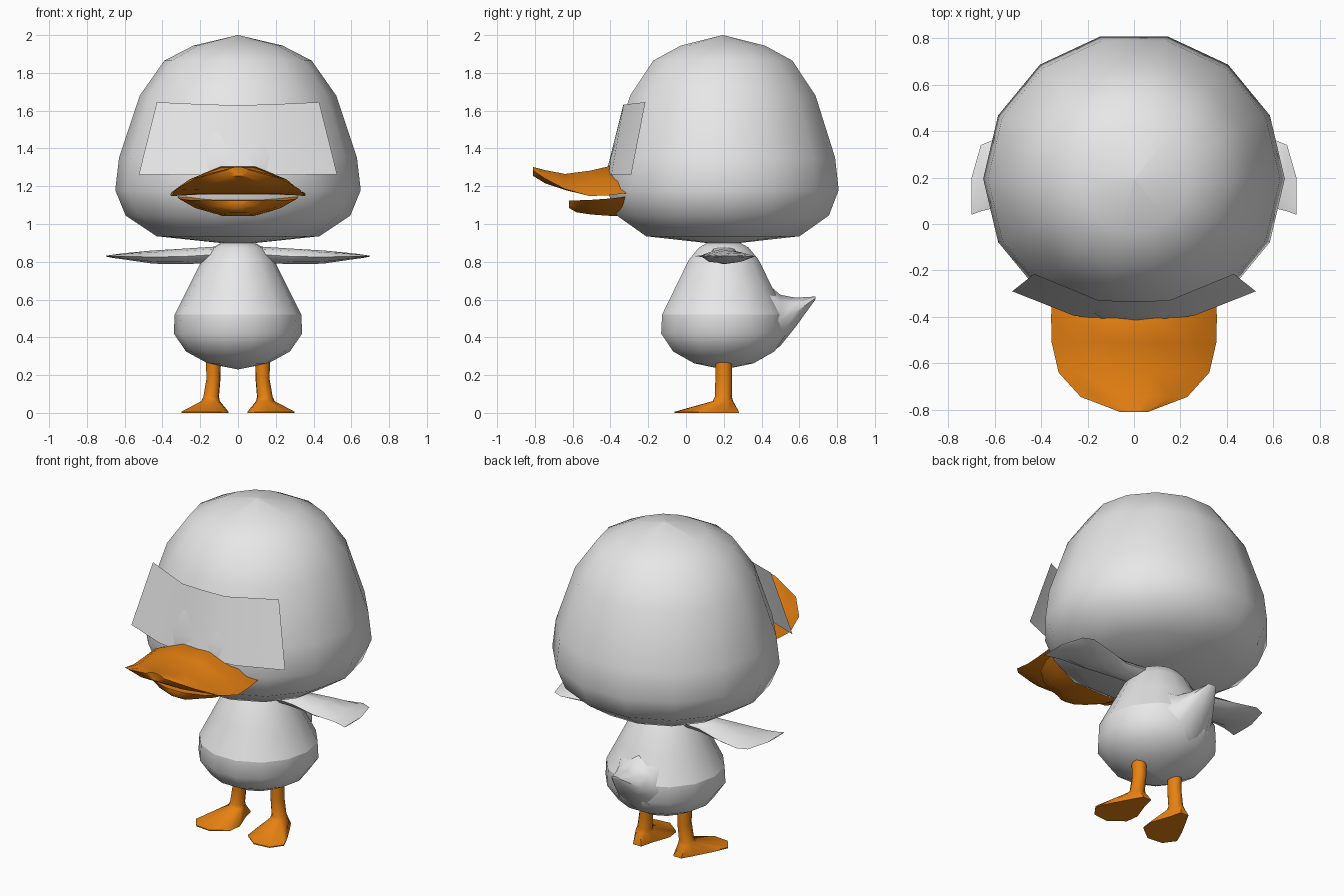
import bpy, bmesh, math

if "Cube" in bpy.data.objects:
    bpy.data.objects.remove(bpy.data.objects["Cube"])


def material(name, color):
    m = bpy.data.materials.new(name)
    m.diffuse_color = (*color, 1)
    m.use_nodes = True
    m.node_tree.nodes["Principled BSDF"].inputs["Base Color"].default_value = m.diffuse_color
    return m


WHITE = material("soft_white", (0.8, 0.8, 0.8))
ORANGE = material("orange", (0.8, 0.22, 0.006))


def finish(name, bm, mat, angle=50, sharp_z=None):
    bmesh.ops.recalc_face_normals(bm, faces=bm.faces)
    me = bpy.data.meshes.new(name)
    bm.to_mesh(me)
    bm.free()
    me.materials.append(mat)
    ob = bpy.data.objects.new(name, me)
    bpy.context.collection.objects.link(ob)
    bpy.ops.object.select_all(action="DESELECT")
    ob.select_set(True)
    bpy.context.view_layer.objects.active = ob
    bpy.ops.object.shade_smooth_by_angle(angle=math.radians(angle))
    if sharp_z is not None:
        for e in me.edges:
            if all(abs(me.vertices[v].co.z - sharp_z) < 1e-4 for v in e.vertices):
                e.use_edge_sharp = True
    return ob


def loft(name, rings, mat, angle=50, sharp_z=None):
    """Bridge closed rings of equal length and cap both ends."""
    bm = bmesh.new()
    vs = [[bm.verts.new(p) for p in ring] for ring in rings]
    n = len(vs[0])
    for a, b in zip(vs, vs[1:]):
        for i in range(n):
            j = (i + 1) % n
            bm.faces.new((a[i], a[j], b[j], b[i]))
    bm.faces.new(vs[0])
    bm.faces.new(vs[-1])
    bmesh.ops.remove_doubles(bm, verts=bm.verts, dist=0.0005)
    return finish(name, bm, mat, angle, sharp_z)


def ring(n, cx, cy, z, rx, ry, start=0.0):
    return [(cx + rx * math.cos(start + 2 * math.pi * i / n),
             cy + ry * math.sin(start + 2 * math.pi * i / n), z) for i in range(n)]


# Head: fourteen-sided dome
head = [(0.001, 0.89), (0.43, 0.935), (0.595, 1.045), (0.65, 1.18), (0.63, 1.35),
        (0.52, 1.68), (0.39, 1.865), (0.235, 1.945), (0.001, 2.0)]
loft("head", [ring(14, 0, 0.195, z, r, r * 0.968) for r, z in head], WHITE)

# Body: pear shape with a crease around the belly
body = [(0.001, 0.23), (0.16, 0.262), (0.275, 0.325), (0.34, 0.42), (0.335, 0.52),
        (0.255, 0.68), (0.19, 0.81), (0.135, 0.875), (0.09, 0.9)]
loft("body", [ring(14, 0, 0.2, z, r, r) for r, z in body], WHITE, sharp_z=0.52)

# Tail: tapering wedge that rises to the tip (y, half width, bottom, top)
tail = [(0.30, 0.24, 0.27, 0.74), (0.40, 0.22, 0.285, 0.71), (0.50, 0.15, 0.355, 0.625),
        (0.58, 0.10, 0.455, 0.61), (0.685, 0.03, 0.60, 0.616)]
tail_rings = []
for y, w, lo, hi in tail:
    tail_rings.append([(w * math.cos(a), y, (lo + hi) / 2 + (hi - lo) / 2 * math.sin(a))
                       for a in [2 * math.pi * i / 8 for i in range(8)]])
loft("tail", tail_rings, WHITE, 60)

# Face plate: bent thin sheet in front of the eyes
bm = bmesh.new()
top = [(-0.43, -0.215, 1.645), (-0.15, -0.33, 1.632), (0, -0.332, 1.63),
       (0.15, -0.33, 1.632), (0.43, -0.215, 1.645)]
low = [(-0.525, -0.29, 1.262), (-0.26, -0.395, 1.26), (0, -0.425, 1.258),
       (0.26, -0.395, 1.26), (0.525, -0.29, 1.262)]
tv = [bm.verts.new(p) for p in top]
lv = [bm.verts.new(p) for p in low]
for i in range(4):
    bm.faces.new((lv[i], lv[i + 1], tv[i + 1], tv[i]))
finish("face_plate", bm, WHITE)


def bill(name, stations):
    """Stations: y, half width, rim height, crown height, inner height."""
    rings = []
    for y, w, rim, crown, inner in stations:
        arch = [(t * w, y, rim + (crown - rim) * k) for t, k in
                ((-1, 0), (-0.72, 0.55), (-0.25, 1), (0.25, 1), (0.72, 0.55), (1, 0))]
        rings.append(arch + [(0.6 * w, y, inner), (0, y, inner), (-0.6 * w, y, inner)])
    return loft(name, rings, ORANGE)


# Bill: upper half with a lifted tip, and a shallow lower half
bill("upper_bill", [(-0.30, 0.355, 1.165, 1.25, 1.165), (-0.41, 0.357, 1.152, 1.305, 1.155),
                    (-0.51, 0.355, 1.148, 1.282, 1.16), (-0.64, 0.325, 1.185, 1.265, 1.18),
                    (-0.745, 0.23, 1.24, 1.285, 1.215), (-0.81, 0.06, 1.285, 1.302, 1.255)])
bill("lower_bill", [(-0.28, 0.32, 1.15, 1.04, 1.15), (-0.40, 0.315, 1.135, 1.043, 1.128),
                    (-0.50, 0.27, 1.128, 1.05, 1.12), (-0.58, 0.18, 1.125, 1.062, 1.122),
                    (-0.62, 0.06, 1.125, 1.085, 1.124)])

# Wings (x, y min, y max, bottom, top) and legs with webbed feet, on both sides
wing = [(0.05, 0.12, 0.28, 0.80, 0.885), (0.28, 0.125, 0.275, 0.787, 0.87),
        (0.45, 0.085, 0.33, 0.79, 0.86), (0.60, 0.07, 0.365, 0.812, 0.846),
        (0.66, 0.055, 0.34, 0.82, 0.838), (0.70, 0.04, 0.20, 0.828, 0.832)]
foot = [(0.20, 0.22), (0.165, 0.28), (0.11, 0.28), (0.09, 0.20), (0.05, 0.09),
        (0.06, 0.01), (0.15, -0.06), (0.25, -0.05), (0.30, 0.02), (0.26, 0.11)]
for s, side in ((1, "left"), (-1, "right")):
    rings = []
    for x, y0, y1, lo, hi in wing:
        rings.append([(s * x, (y0 + y1) / 2 + (y1 - y0) / 2 * math.cos(a),
                       (lo + hi) / 2 + (hi - lo) / 2 * math.sin(a))
                      for a in [2 * math.pi * i / 8 for i in range(8)]])
    loft(side + "_wing", rings, WHITE)

    leg = [[(x, y, 0.0) for x, y in foot],
           [(x, y, 0.006) for x, y in foot],
           ring(10, 0.145, 0.195, 0.062, 0.05, 0.055, math.radians(25)),
           ring(10, 0.142, 0.198, 0.085, 0.042, 0.045, math.radians(25)),
           ring(10, 0.13, 0.2, 0.18, 0.038, 0.045, math.radians(25)),
           ring(10, 0.13, 0.2, 0.275, 0.04, 0.045, math.radians(25))]
    loft(side + "_leg_and_foot", [[(s * x, y, z) for x, y, z in r] for r in leg], ORANGE)
